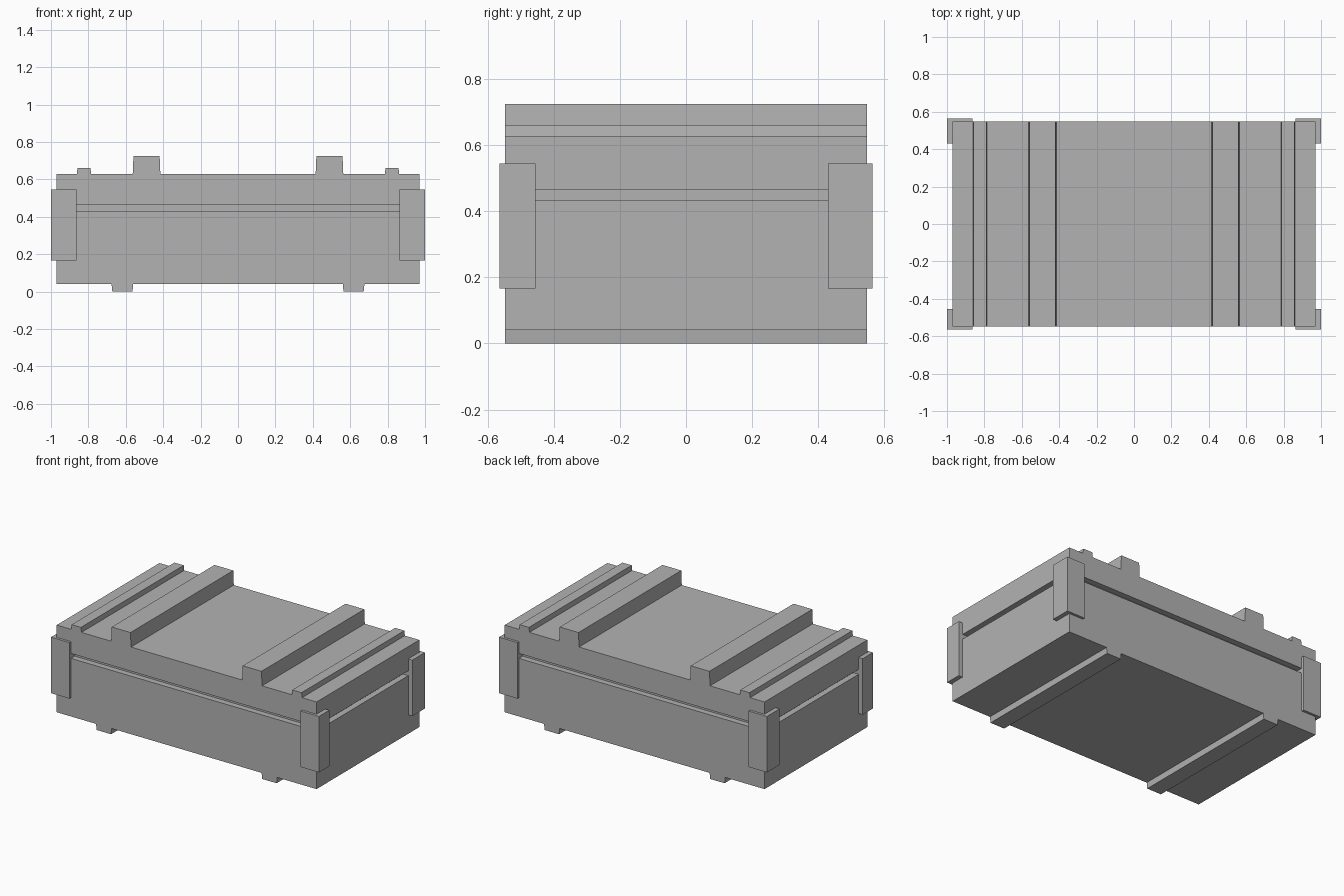
import bpy
import bmesh

cube = bpy.data.objects.get("Cube")
if cube:
    bpy.data.objects.remove(cube, do_unlink=True)

GREY = (0.45, 0.45, 0.45, 1.0)
grey = bpy.data.materials.new("plain_grey")
grey.use_nodes = True
grey.diffuse_color = GREY
grey.node_tree.nodes["Principled BSDF"].inputs["Base Color"].default_value = GREY


def finish(name, bm):
    bmesh.ops.recalc_face_normals(bm, faces=bm.faces)
    mesh = bpy.data.meshes.new(name)
    bm.to_mesh(mesh)
    bm.free()
    mesh.materials.append(grey)
    bpy.context.collection.objects.link(bpy.data.objects.new(name, mesh))


def prism(name, profile, y0, y1):
    """Extrude an x-z profile from y0 to y1."""
    bm = bmesh.new()
    face = bm.faces.new([bm.verts.new((x, y0, z)) for x, z in profile])
    ext = bmesh.ops.extrude_face_region(bm, geom=[face])
    moved = [v for v in ext["geom"] if isinstance(v, bmesh.types.BMVert)]
    bmesh.ops.translate(bm, vec=(0, y1 - y0, 0), verts=moved)
    finish(name, bm)


def box(name, x0, x1, y0, y1, z0, z1):
    prism(name, [(x0, z0), (x1, z0), (x1, z1), (x0, z1)], y0, y1)


W, D = 0.97, 0.548
SEAM = 0.04

# Crate body, with a recessed seam between the case and the lid
box("lower_case", -W, W, -D, D, 0.04, 0.432)
box("seam_core", -W + SEAM, W - SEAM, -D + SEAM, D - SEAM, 0.432, 0.465)
box("lid", -W, W, -D, D, 0.465, 0.628)

for side, s in (("left", 1), ("right", -1)):
    # Battens across the lid and runners underneath, slightly tapered
    for part, x0, x1, base, tip in (
        ("tall_batten", 0.415, 0.563, 0.628, 0.725),
        ("low_batten", 0.785, 0.862, 0.628, 0.661),
        ("runner", 0.56, 0.676, 0.04, 0.0),
    ):
        t = 0.004
        prism(f"{side}_{part}",
              [(s * x0, base), (s * x1, base), (s * (x1 - t), tip), (s * (x0 + t), tip)],
              -D, D)

    # Corner guards
    x0, x1 = sorted((s * 0.863, s * 1.0))
    box(f"front_{side}_corner_guard", x0, x1, -0.565, -0.455, 0.167, 0.545)
    box(f"back_{side}_corner_guard", x0, x1, 0.43, 0.565, 0.167, 0.545)
